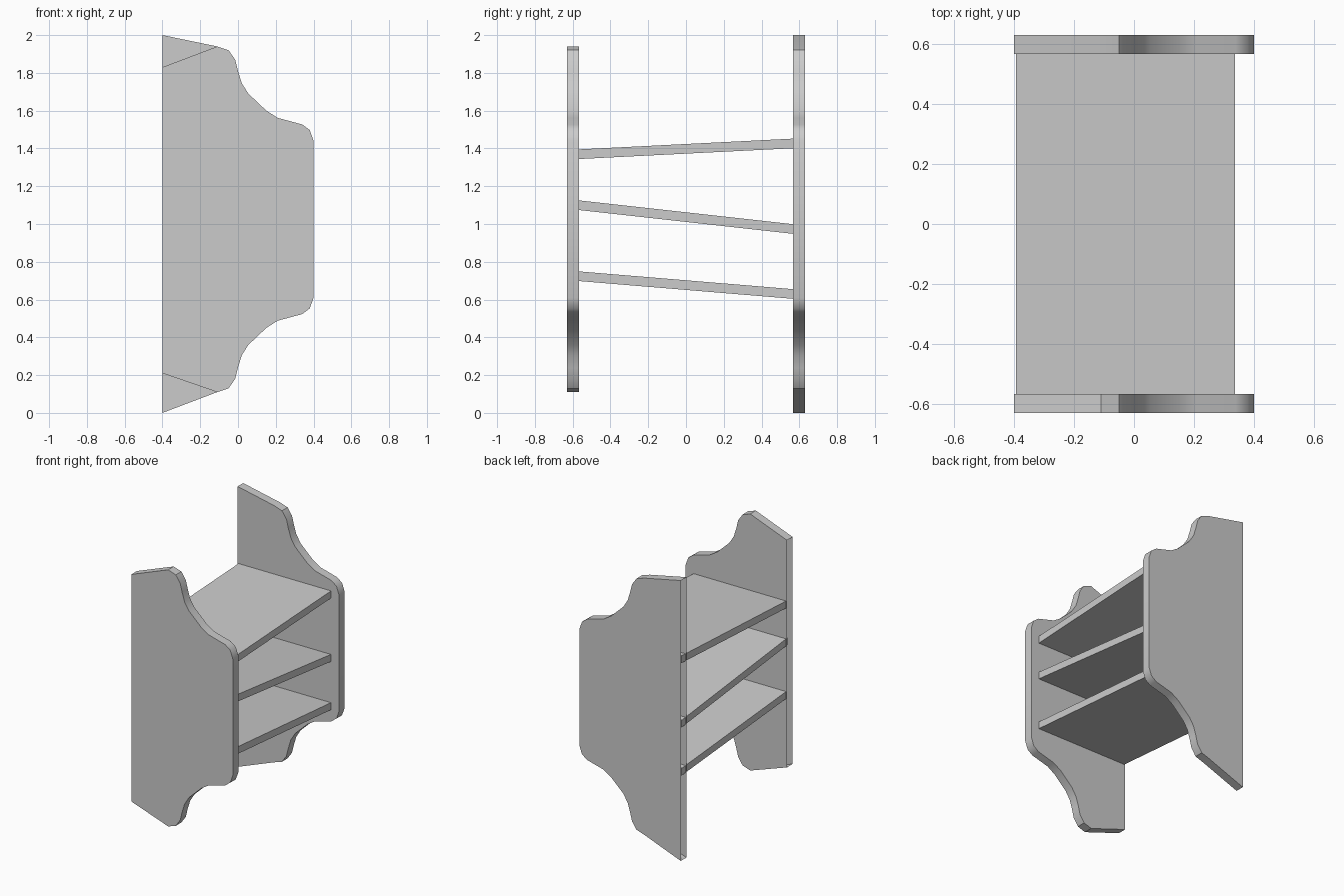
import bpy, bmesh, math

if "Cube" in bpy.data.objects:
    bpy.data.objects.remove(bpy.data.objects["Cube"])

MID_Z = 1.025          # height the scalloped front edge is mirrored about
INNER, OUTER = 0.567, 0.63
BACK_X = -0.4

# Upper half of the scalloped edge, from top to front (x, z)
SCALLOP = [(-0.11, 1.94), (-0.05, 1.92), (-0.015, 1.87), (0.0, 1.81),
           (0.02, 1.745), (0.055, 1.69), (0.15, 1.60), (0.21, 1.562),
           (0.34, 1.527), (0.38, 1.497), (0.40, 1.44)]


def prism(name, outline, axis, a, b, open_edge=False):
    """Extrude a 2D outline along 'x' or 'y' from a to b."""
    bm = bmesh.new()

    def ring(t):
        return [bm.verts.new((t, u, v) if axis == 'x' else (u, t, v))
                for u, v in outline]

    r0, r1 = ring(a), ring(b)
    bm.faces.new(r0)
    bm.faces.new(r1[::-1])
    n = len(outline)
    # the last edge of the outline may stay open
    for i in range(n - 1 if open_edge else n):
        j = (i + 1) % n
        bm.faces.new((r0[j], r0[i], r1[i], r1[j]))
    bmesh.ops.recalc_face_normals(bm, faces=bm.faces)
    mesh = bpy.data.meshes.new(name)
    bm.to_mesh(mesh)
    bm.free()
    obj = bpy.data.objects.new(name, mesh)
    bpy.context.collection.objects.link(obj)
    return obj


def side_panel(name, top_z, bottom_z, y0, y1):
    lower = [(x, 2 * MID_Z - z) for x, z in reversed(SCALLOP)]
    outline = [(BACK_X, top_z)] + SCALLOP + lower + [(BACK_X, bottom_z)]
    obj = prism(name, outline, 'y', y0, y1, open_edge=True)
    bpy.ops.object.select_all(action='DESELECT')
    obj.select_set(True)
    bpy.context.view_layer.objects.active = obj
    bpy.ops.object.shade_smooth_by_angle(angle=math.radians(35))


# Side panels: hollow at the wall side, differing back corners
side_panel("front_side_panel", 1.83, 0.21, -OUTER, -INNER)
side_panel("back_side_panel", 2.0, 0.0, INNER, OUTER)


# Tilted shelves, ends tucked into the side panels
def shelf(name, z_front, z_back, y_front):
    slope = (z_back - z_front) / (2 * INNER)

    def top(y):
        return z_front + slope * (y + INNER)

    t, y_back = 0.051, 0.61
    outline = [(y_front, top(y_front) - t), (y_back, top(y_back) - t),
               (y_back, top(y_back)), (y_front, top(y_front))]
    prism(name, outline, 'x', -0.393, 0.337)


shelf("top_shelf", 1.395, 1.452, -0.57)
shelf("middle_shelf", 1.125, 0.999, -0.585)
shelf("bottom_shelf", 0.749, 0.655, -0.57)
